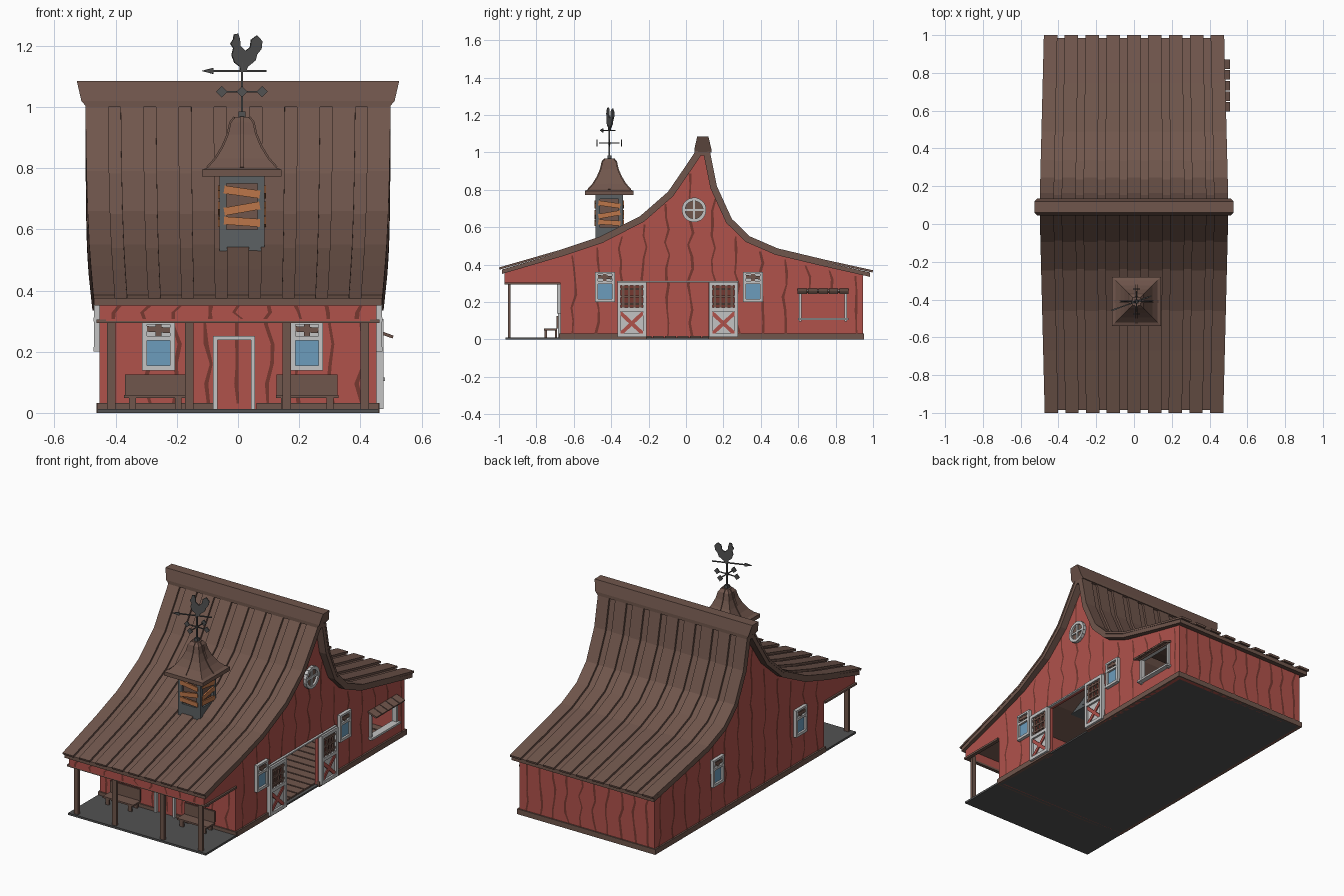
import bpy, bmesh, math, random
from mathutils import Matrix, Vector

if "Cube" in bpy.data.objects:
    bpy.data.objects.remove(bpy.data.objects["Cube"])
random.seed(4)

def srgb(name, *c):
    m = bpy.data.materials.new(name)
    m.diffuse_color = [((v / 255 + 0.055) / 1.055) ** 2.4 for v in c] + [1]
    m.use_nodes = True
    m.node_tree.nodes["Principled BSDF"].inputs["Base Color"].default_value = m.diffuse_color
    return m

RED, DARK = srgb("barn_red", 176, 82, 75), srgb("groove_red", 118, 56, 48)
BROWN, WHITE = srgb("wood_brown", 112, 86, 76), srgb("trim_grey", 196, 196, 196)
BLUE, SLATE = srgb("glass_blue", 108, 156, 188), srgb("slate_grey", 92, 97, 99)
COAL, ORANGE = srgb("charcoal", 82, 82, 82), srgb("plank_orange", 188, 118, 74)
I, T = Matrix.Identity(4), Matrix.Translation

def R(deg, axis='Z'):
    return Matrix.Rotation(math.radians(deg), 4, axis)

def finish(name, bm, mat):
    bmesh.ops.recalc_face_normals(bm, faces=bm.faces)
    me = bpy.data.meshes.new(name)
    bm.to_mesh(me)
    bm.free()
    me.materials.append(mat)
    ob = bpy.data.objects.new(name, me)
    bpy.context.collection.objects.link(ob)

def boxes(name, mat, items, frame=I):
    """items: (centre, size[, roll]); local -y faces outward"""
    bm = bmesh.new()
    for c, s, *r in items:
        rot = R(r[0], 'Y') if r else I
        bmesh.ops.create_cube(bm, size=1, matrix=frame @ T(c) @ rot @ Matrix.Diagonal((*s, 1)))
    finish(name, bm, mat)

def prisms(name, mat, items, warp=None, frame=I):
    """items: (yz polygon, x0, x1) extruded along x"""
    bm = bmesh.new()
    for poly, x0, x1 in items:
        a = [bm.verts.new((x0, y, z)) for y, z in poly]
        b = [bm.verts.new((x1, y, z)) for y, z in poly]
        bm.faces.new(a)
        bm.faces.new(b[::-1])
        for i in range(len(a)):
            j = (i + 1) % len(a)
            bm.faces.new((a[i], b[i], b[j], a[j]))
    for v in bm.verts:
        if warp:
            v.co.x *= warp(v.co.y)
    bm.transform(frame)
    finish(name, bm, mat)

# Roof profile and its offsets
TOP = [(-1, .385), (-.67, .48), (-.46, .55), (-.245, .66), (-.096, .79), (0, .93), (.06, 1.02),
       (.125, 1.02), (.165, .82), (.245, .645), (.34, .552), (.49, .487), (.75, .425), (1, .37)]

def offset(pts, d):
    p = [Vector(q) for q in pts]
    n = [Vector((a.y - b.y, b.x - a.x)).normalized() for a, b in zip(p, p[1:])]
    out = []
    for i, q in enumerate(p):
        n0, n1 = n[max(i - 1, 0)], n[min(i, len(n) - 1)]
        m = (n0 + n1).normalized()
        out.append(tuple(q - m * d / m.dot(n1)))
    return out

MID, LOW = offset(TOP, .012), offset(TOP, .036)

def under(y):
    for (a, za), (b, zb) in zip(LOW, LOW[1:]):
        if a <= y <= b:
            return za + (zb - za) * (y - a) / (b - a)
    return .35

flare = lambda y: 1 - .05 * abs(y - .09)
trim = lambda pts: [(min(max(y, -.985), .985), z) for y, z in pts]
prisms("roof_deck", BROWN, [(trim(MID) + trim(LOW)[::-1], -.498, .498)], flare)
pitch = (1.0 - .075) / 8
prisms("roof_boards", BROWN, [(TOP + MID[::-1], -.5 + i * pitch, -.425 + i * pitch) for i in range(9)], flare)
cap = lambda s: [(.09 - .045 * s, 1.0), (.09 - .045 * s, 1.02), (.09 - .03 * s, 1.085),
                 (.09 + .03 * s, 1.085), (.09 + .045 * s, 1.02), (.09 + .045 * s, 1.0)]
bm = bmesh.new()  # ridge cap with undercut ends
rings = [[bm.verts.new((sx * (.495 if z < 1.01 else .512 if z < 1.05 else .527), y, z)) for y, z in cap(1)]
         for sx in (-1, 1)]
bm.faces.new(rings[0])
bm.faces.new(rings[1][::-1])
for i in range(6):
    j = (i + 1) % 6
    bm.faces.new((rings[0][i], rings[1][i], rings[1][j], rings[0][j]))
finish("ridge_cap", bm, BROWN)

# Walls
W, YF, YB = .452, -.67, .945

def panel(y0, y1, z0, z1=None):
    if z1:
        return [(y0, z0), (y1, z0), (y1, z1), (y0, z1)]
    ys = [y1] + [y for y, _ in LOW[::-1] if y0 < y < y1] + [y0]
    return [(y0, z0), (y1, z0)] + [(y, under(y) + .008) for y in ys]

right = [panel(-.97, YF, .305), panel(YF, -.21, 0), panel(-.21, .12, .305), panel(.12, .61, 0),
         panel(.61, .855, 0, .11), panel(.61, .855, .26), panel(.855, YB, 0)]
left = [panel(-.97, YF, .305), panel(YF, YB, 0)]
prisms("right_wall", RED, [(p, W - .02, W) for p in right])
prisms("left_wall", RED, [(p, -W, -W + .02) for p in left])
boxes("end_walls", RED, [((0, YF + .01, .225), (2 * W - .04, .02, .45)),
                         ((0, YB - .01, .18), (2 * W - .04, .02, .36)),
                         ((0, -.962, .33), (2 * W - .04, .016, .06))])

# Crooked grooves between the wall planks
def grooves(name, frame, cols):
    bm = bmesh.new()
    for u, v0, v1 in cols:
        n = max(2, round((v1 - v0) / .065))
        prev = None
        for i in range(n + 1):
            v = v0 + (v1 - v0) * i / n
            c = u + random.uniform(-.014, .014)
            w = random.uniform(.004, .008)
            row = [bm.verts.new((c + s * w, -.003, v)) for s in (-1, 1)]
            if prev:
                bm.faces.new((prev[0], prev[1], row[1], row[0]))
            prev = row
    bm.transform(frame)
    finish(name, bm, DARK)

RIGHT, LEFT = T((W, 0, 0)) @ R(90), T((-W, 0, 0)) @ R(-90)
FRONT, BACK = T((0, YF, 0)), T((0, YB, 0)) @ R(180)
ys = [-.6 + .125 * i for i in range(13)]
grooves("right_grooves", RIGHT, [(y, .315 if -.23 < y < .14 else .275 if .6 < y < .87 else .03,
                                  under(y) - .015) for y in ys])
grooves("left_grooves", LEFT, [(-y, .03, under(y) - .015) for y in ys])
grooves("inner_grooves", T((-W + .02, 0, 0)) @ R(90), [(y, .02, .5) for y in ys[2:8]])
grooves("front_grooves", FRONT, [(-.4 + .1 * i, .03, .42) for i in range(9)])
grooves("fascia_grooves", T((0, -.97, 0)), [(-.4 + .1 * i, .307, .35) for i in range(9)])
grooves("back_grooves", BACK, [(-.4 + .09 * i, .03, .34) for i in range(10)])

# Base boards, floors
side_base = [((s * W, (a + b) / 2, .016), (.02, b - a, .032)) for s, a, b in
             ((1, YF, -.21), (1, .12, YB), (-1, YF, YB))]
boxes("base_boards", BROWN, side_base + [((0, YB, .016), (2 * W + .02, .016, .032)),
      ((-.27, YF, .016), (.38, .016, .032)), ((.26, YF, .016), (.40, .016, .032))])
boxes("ground_slab", COAL, [((0, (YF + YB) / 2, .005), (2 * W, YB - YF, .01)),
                            ((0, -.815, .006), (.92, .3, .012))])
boxes("floor_planks", BROWN, [((0, -.61 + .066 * i, .014), (2 * W - .04, .058, .01)) for i in range(24)])

# Porch posts, beams and benches
boxes("porch_posts", BROWN, [((x, -.945, .165), (.028, .016, .31)) for x in (-.415, -.16, .16, .415)])
boxes("porch_beams", BROWN, [((0, -.96, .3), (2 * W, .02, .012))] +
      [((s * W, -.82, .3), (.022, .3, .012)) for s in (-1, 1)])
for n, x in (("left", -.27), ("right", .226)):
    boxes(n + "_bench", BROWN, [((x, -.725, .053), (.205, .07, .01)), ((x, -.687, .092), (.2, .01, .068))] +
          [((x + a, b, .03), (.022, .012, .04)) for a in (-.075, .075) for b in (-.75, -.695)])

# Windows
def window(name, frame):
    w, h = .107, .162
    boxes(name + "_frame", WHITE, [((s * (w / 2 - .008), -.009, 0), (.016, .02, h)) for s in (-1, 1)] +
          [((0, -.009, v), (w, .022, t)) for v, t in ((h / 2 - .006, .012), (.024, .014), (-h / 2 + .008, .016))], frame)
    boxes(name + "_glass", BLUE, [((0, -.004, -.025), (w - .02, .008, .1))], frame)
    boxes(name + "_transom", WHITE, [((0, -.004, .05), (w - .02, .008, .05))], frame)
    boxes(name + "_boards", BROWN, [((0, -.011, .052), (.075, .012, .018), 4), ((0, -.009, .052), (.02, .01, .045))], frame)

for y in (-.434, .358):
    window("right_window", RIGHT @ T((y, 0, .281)))
    window("left_window", LEFT @ T((-y, 0, .281)))
for x in (-.26, .225):
    window("front_window", FRONT @ T((x, 0, .22)))

# Front door trim
boxes("front_door_trim", WHITE, [((x, -.006, .13), (.014, .018, .24)) for x in (-.074, .049)] +
      [((-.0125, -.006, .245), (.137, .018, .014))], FRONT)

# Sliding barn doors on the right wall
for n, y in (("front", -.29), ("back", .2)):
    f = RIGHT @ T((y, 0, .16))
    w, h = .155, .295
    boxes(n + "_barn_door_frame", WHITE, [((s * (w / 2 - .009), -.012, 0), (.018, .024, h)) for s in (-1, 1)] +
          [((0, -.012, v), (w, .024, .02)) for v in (h / 2 - .01, 0, -h / 2 + .01)] +
          [((0, -.006, -.073), (w - .02, .012, .13))], f)
    boxes(n + "_barn_door_cross", RED, [((0, -.013, -.074), (.165, .01, .02), a) for a in (43, -43)], f)
    boxes(n + "_barn_door_backing", DARK, [((0, -.005, .07), (w - .02, .01, .13))], f)
    boxes(n + "_barn_door_lattice", BROWN, [((u, -.012, .07), (.012, .012, .13)) for u in (-.045, -.015, .015, .045)] +
          [((0, -.013, .07 + v), (.125, .012, .012)) for v in (-.04, 0, .04)], f)
boxes("door_rail", WHITE, [((-.045, -.006, .309), (.65, .014, .008))], RIGHT)

# Round gable window
f = RIGHT @ T((.043, 0, .693))
ring = [((.056 * math.sin(a), -.008, .056 * math.cos(a)), (.024, .022, .018), math.degrees(a))
        for a in (math.tau * i / 16 for i in range(16))]
boxes("round_window_frame", WHITE, ring + [((0, -.007, 0), (.1, .016, .012)), ((0, -.007, 0), (.012, .016, .1))], f)
bm = bmesh.new()
bmesh.ops.create_cone(bm, cap_ends=True, segments=16, radius1=.053, radius2=.053, depth=.01,
                      matrix=f @ T((0, -.002, 0)) @ R(90, 'X'))
finish("round_window_pane", bm, BROWN)

# Serving hatch with awning
f = RIGHT @ T((.733, 0, .18))
boxes("hatch_frame", WHITE, [((s * .122, 0, 0), (.014, .03, .165)) for s in (-1, 1)] +
      [((0, 0, .08), (.25, .03, .012)), ((0, -.006, -.07), (.27, .045, .012))], f)
boxes("hatch_awning", BROWN, [((-.112 + .056 * i, -.028, .088), (.05, .062, .01)) for i in range(5)] +
      [((0, -.022, .08), (.26, .012, .008))], f @ T((0, 0, .09)) @ R(20, 'X') @ T((0, 0, -.09)))

# Cupola
CX, CY = .013, -.41
C = T((CX, CY, 0))
boxes("cupola_body", SLATE, [((a * .062, b * .062, .65), (.024, .024, .25)) for a in (-1, 1) for b in (-1, 1)] +
      [((0, 0, .555), (.142, .142, .09)), ((0, 0, .763), (.142, .142, .025))], C)
boxes("cupola_core", BROWN, [((0, 0, .68), (.118, .118, .17))], C)
for k in range(4):
    boxes("cupola_planks", ORANGE, [((0, -.073, z), (.118, .01, .026), a)
                                    for z, a in ((.625, 4), (.668, -10), (.722, 8))], C @ R(90 * k))
CP = [(.13, .772), (.13, .795), (.112, .802), (.085, .832), (.062, .87), (.045, .91), (.036, .95), (.022, .967)]
bm = bmesh.new()
loops = [[bm.verts.new((CX + a * h, CY + b * h, z)) for a, b in ((-1, -1), (1, -1), (1, 1), (-1, 1))] for h, z in CP]
bm.faces.new(loops[0])
bm.faces.new(loops[-1])
for lo, hi in zip(loops, loops[1:]):
    for i in range(4):
        bm.faces.new((lo[i], lo[(i + 1) % 4], hi[(i + 1) % 4], hi[i]))
finish("cupola_roof", bm, BROWN)
for k in range(4):
    batten = [(-h - .005, z + .002) for h, z in CP[2:]] + [(-h + .006, z - .004) for h, z in CP[:1:-1]]
    prisms("cupola_batten", BROWN, [(batten, -.007, .007)], None, C @ R(90 * k))

# Weather vane: pole, compass arms with plain end plates, arrow and rooster
boxes("vane_pole", COAL, [((0, 0, 1.05), (.007, .007, .19)), ((0, 0, .975), (.022, .022, .02)),
                          ((0, 0, 1.05), (.11, .005, .005)), ((0, 0, 1.05), (.005, .11, .005)),
                          ((0, 0, 1.05), (.014, .014, .014))] +
      [((x, y, 1.05), (.026, .006, .026), 45) for x, y in ((.066, 0), (-.066, 0), (0, .066), (0, -.066))], C)
V = C @ R(20)
boxes("vane_arrow", COAL, [((-.01, 0, 1.118), (.19, .006, .006))], V)
tip = [(-.14, 1.118), (-.1, 1.128), (-.1, 1.108)]
rooster = [(-.04, 1.207), (-.03, 1.222), (-.028, 1.237), (-.014, 1.24), (-.008, 1.222), (-.006, 1.2), (.012, 1.183),
           (.028, 1.195), (.032, 1.22), (.052, 1.234), (.07, 1.215), (.067, 1.19), (.052, 1.172), (.046, 1.152),
           (.02, 1.132), (.012, 1.115), (-.006, 1.115), (-.008, 1.132), (-.026, 1.145), (-.036, 1.17), (-.03, 1.192)]
prisms("vane_rooster", COAL, [(rooster, -.004, .004), (tip, -.004, .004)], None, V @ R(-90))
